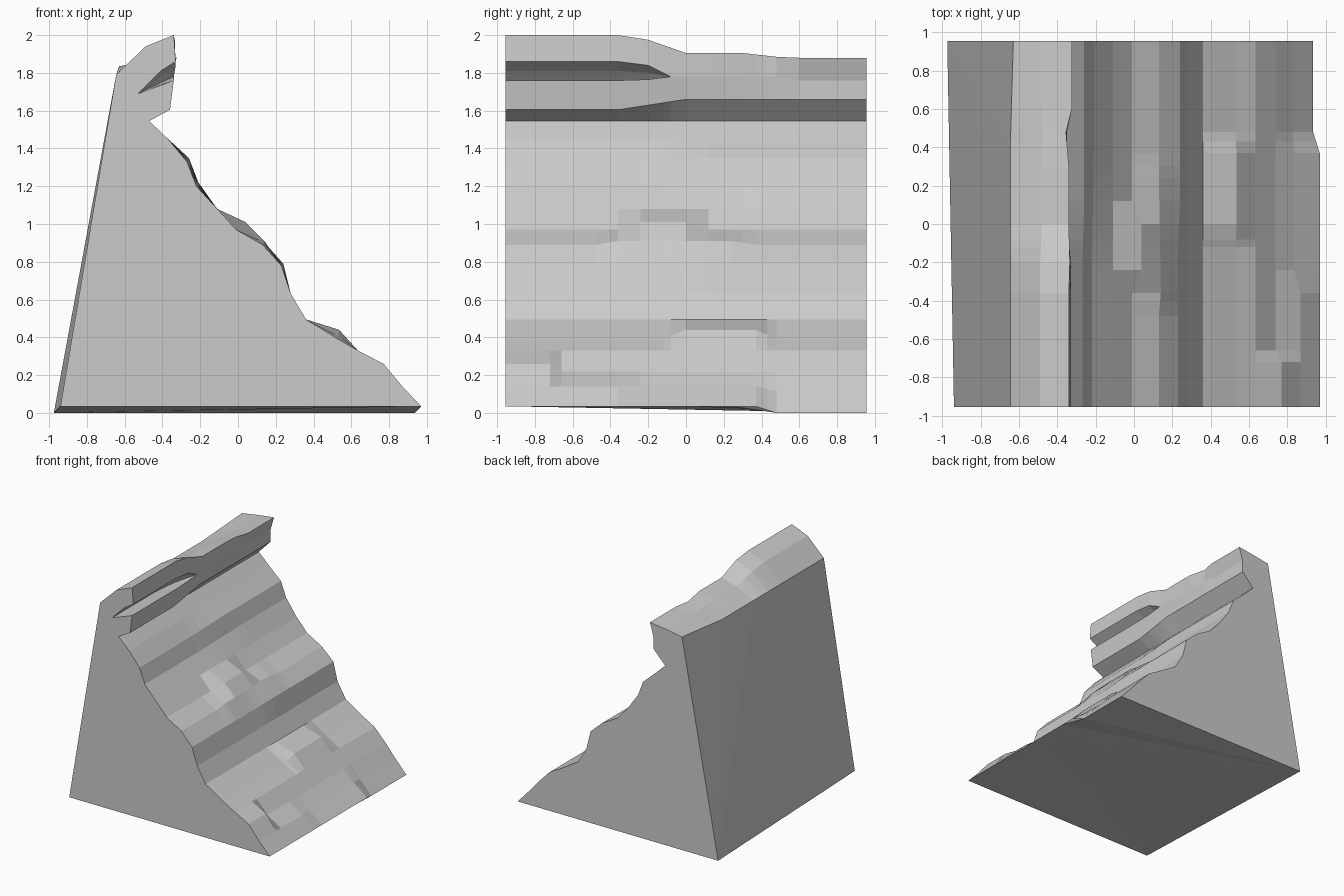
import bpy, bmesh

if "Cube" in bpy.data.objects:
    bpy.data.objects.remove(bpy.data.objects["Cube"])

FRONT, BACK = -0.955, 0.955

# Each track is one contour line of the cliff: keys (y, x, z), linear in between.
slope = [
    [(.37, .97, .035), (.48, .935, 0)],                                   # toe
    [(-.36, .87, .14), (-.24, .835, .14), (.37, .835, .14), (.48, .83, .115)],
    [(-.72, .77, .26), (-.66, .74, .22)],
    [(0, .635, .33)],
    [(-.12, .53, .39), (0, .535, .44), (.37, .535, .44), (.48, .53, .39)],  # low ledge
    [(0, .36, .495)],
    [(0, .28, .63)],
    [(-.12, .23, .78), (.12, .24, .79)],
    [(-.48, .13, .89), (-.36, .14, .91), (.24, .13, .91), (.37, .13, .89)],
    [(-.36, -.01, .97), (-.24, .04, 1.01), (.0, .04, 1.01), (.12, -.01, .97)],  # high ledge
    [(0, -.11, 1.08)],
    [(-.24, -.22, 1.20), (.37, -.21, 1.22)],
    [(-.24, -.27, 1.33), (.12, -.26, 1.35)],
    [(0, -.37, 1.45)],
    [(0, -.47, 1.545)],
]
# The cleft closes towards the back by running all its lines into the lip line.
shut = [(-.08, -.34, 1.78), (.48, -.35, 1.78), (.6, -.36, 1.76)]
crown = [
    [(-.36, -.36, 1.605), (0, -.36, 1.66)],
    [(-.36, -.34, 1.76), (-.2, -.34, 1.765)] + shut,
    [(-.36, -.53, 1.69), (-.2, -.47, 1.72)] + shut,
    [(-.36, -.41, 1.81), (-.2, -.39, 1.80)] + shut,
    [(-.36, -.33, 1.86), (-.2, -.33, 1.84)] + shut,
    [(-.36, -.34, 2.0), (-.2, -.335, 1.975), (0, -.34, 1.905), (.3, -.34, 1.905),
     (.48, -.355, 1.885), (.6, -.325, 1.88)],
    [(-.36, -.49, 1.94), (-.2, -.49, 1.92), (0, -.48, 1.865), (.6, -.48, 1.86)],
    [(.43, -.645, 1.79), (BACK, -.63, 1.835)],                            # rear rim
]
tracks = slope + crown


def sample(keys, y):
    if y <= keys[0][0]:
        return keys[0][1:]
    for a, b in zip(keys, keys[1:]):
        if y <= b[0]:
            t = (y - a[0]) / (b[0] - a[0])
            return [p + (q - p) * t for p, q in zip(a[1:], b[1:])]
    return keys[-1][1:]


stations = sorted({k[0] for tr in tracks for k in tr} | {FRONT, -.4, BACK})
bm = bmesh.new()
rows = []
for y in stations:
    row = []
    for tr in tracks:
        x, z = sample(tr, y)
        row.append(bm.verts.new((x, y, z)))
    rows.append(row)

# Weathered face and crown
for r0, r1 in zip(rows, rows[1:]):
    for i in range(len(tracks) - 1):
        bm.faces.new((r0[i], r1[i], r1[i + 1], r0[i + 1]))

# Straight cut ends, rear wall and underside
foot_f = bm.verts.new((-.94, FRONT, .035))
foot_b = bm.verts.new((-.975, BACK, 0))
bm.faces.new(rows[0] + [foot_f])
bm.faces.new(rows[-1][::-1] + [foot_b])
rim = [r[-1] for r in rows]
a, b = stations.index(-.4), stations.index(.43)
bm.faces.new(rim[:a + 1] + [foot_f])
bm.faces.new(rim[a:b + 1] + [foot_b, foot_f])
bm.faces.new(rim[b:] + [foot_b])
bm.faces.new([r[0] for r in rows] + [foot_b, foot_f])

bmesh.ops.remove_doubles(bm, verts=bm.verts, dist=.0005)
bmesh.ops.triangulate(bm, faces=[f for f in bm.faces if len(f.verts) > 4])
bmesh.ops.recalc_face_normals(bm, faces=bm.faces)

mesh = bpy.data.meshes.new("cliff")
bm.to_mesh(mesh)
bm.free()
bpy.context.collection.objects.link(bpy.data.objects.new("cliff", mesh))
